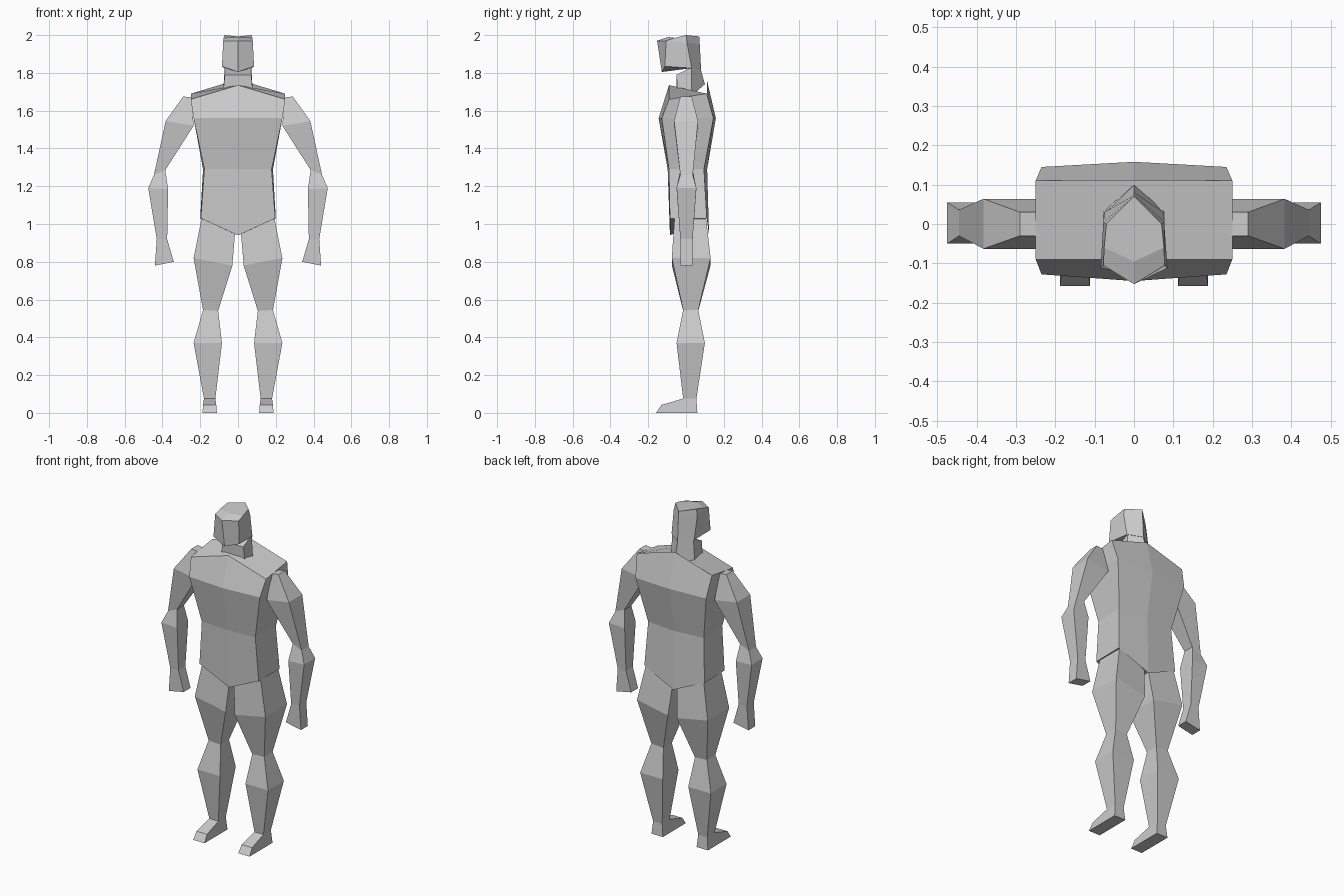
import bpy, bmesh

grey = bpy.data.materials.new("plain grey")
grey.diffuse_color = (0.6, 0.6, 0.6, 1)


def loft(name, rings, mirror=False):
    """Skin a stack of equal-length rings, cap both ends."""
    bm = bmesh.new()
    loops = [[bm.verts.new(p) for p in ring] for ring in rings]
    n = len(loops[0])
    for a, b in zip(loops, loops[1:]):
        for i in range(n):
            j = (i + 1) % n
            bm.faces.new((a[i], a[j], b[j], b[i]))
    bm.faces.new(loops[0])
    bm.faces.new(loops[-1][::-1])
    bmesh.ops.recalc_face_normals(bm, faces=bm.faces)
    me = bpy.data.meshes.new(name)
    bm.to_mesh(me)
    bm.free()
    me.materials.append(grey)
    ob = bpy.data.objects.new(name, me)
    bpy.context.collection.objects.link(ob)
    if mirror:
        ob.modifiers.new("mirror", 'MIRROR')
    return ob


def six(fc, fs, bs, bc):
    """Symmetric six-point ring: front centre, front side, back side, back centre."""
    flip = lambda p: (-p[0], p[1], p[2])
    return [(0, *fc), fs, bs, (0, *bc), flip(bs), flip(fs)]


def four(xi, zi, xo, zo, y0, y1):
    """Four-point limb ring from inner and outer edge, front and back depth."""
    return [(xi, y0, zi), (xo, y0, zo), (xo, y1, zo), (xi, y1, zi)]


# Torso: sloped shoulders, broad chest, waist, V-shaped bottom
loft("torso", [
    six((-.09, 1.735), (.25, -.09, 1.66), (.25, .11, 1.69), (.11, 1.765)),
    six((-.145, 1.56), (.235, -.128, 1.56), (.235, .145, 1.56), (.158, 1.56)),
    six((-.097, 1.29), (.178, -.09, 1.29), (.185, .095, 1.29), (.112, 1.29)),
    six((-.085, .94), (.197, -.085, 1.03), (.2, .11, 1.03), (.122, .94)),
])

# Neck, pointed at the back
loft("neck", [
    six((-.05, 1.70), (.08, -.045, 1.68), (.08, .03, 1.68), (.1, 1.74)),
    six((-.05, 1.79), (.07, -.05, 1.79), (.07, .03, 1.83), (.075, 1.83)),
])

# Head: crown, brow and jaw rings
loft("head", [
    six((-.095, 1.99), (.076, -.06, 1.985), (.07, .0, 2.0), (.07, 1.993)),
    six((-.153, 1.97), (.078, -.105, 1.97), (.078, .005, 1.96), (.073, 1.95)),
    six((-.128, 1.805), (.085, -.112, 1.835), (.075, .03, 1.825), (.08, 1.815)),
])

# Arms: shoulder, bicep, elbow, forearm, wrist, hand
loft("arms", [
    four(.245, 1.67, .29, 1.675, -.03, .03),
    four(.235, 1.52, .383, 1.545, -.063, .064),
    four(.385, 1.285, .445, 1.26, -.03, .036),
    four(.37, 1.185, .475, 1.19, -.05, .055),
    four(.375, .92, .43, .92, -.03, .035),
    four(.34, .80, .44, .78, -.03, .035),
], True)

# Legs: hip, thigh, knee, calf, ankle
loft("legs", [
    four(.015, .96, .19, 1.045, -.06, .105),
    four(.03, .78, .235, .82, -.075, .13),
    four(.105, .54, .185, .545, -.015, .065),
    four(.085, .37, .235, .37, -.05, .1),
    four(.12, .075, .18, .075, -.015, .055),
], True)

# Feet: wedge from heel to toe
loft("feet", [
    [(.112, y, 0), (.188, y, 0), (x1, yt, zt), (x0, yt, zt)]
    for y, x0, x1, yt, zt in ((.06, .12, .18, .055, .076),
                              (-.015, .12, .18, -.015, .076),
                              (-.158, .115, .185, -.13, .042))
], True)
